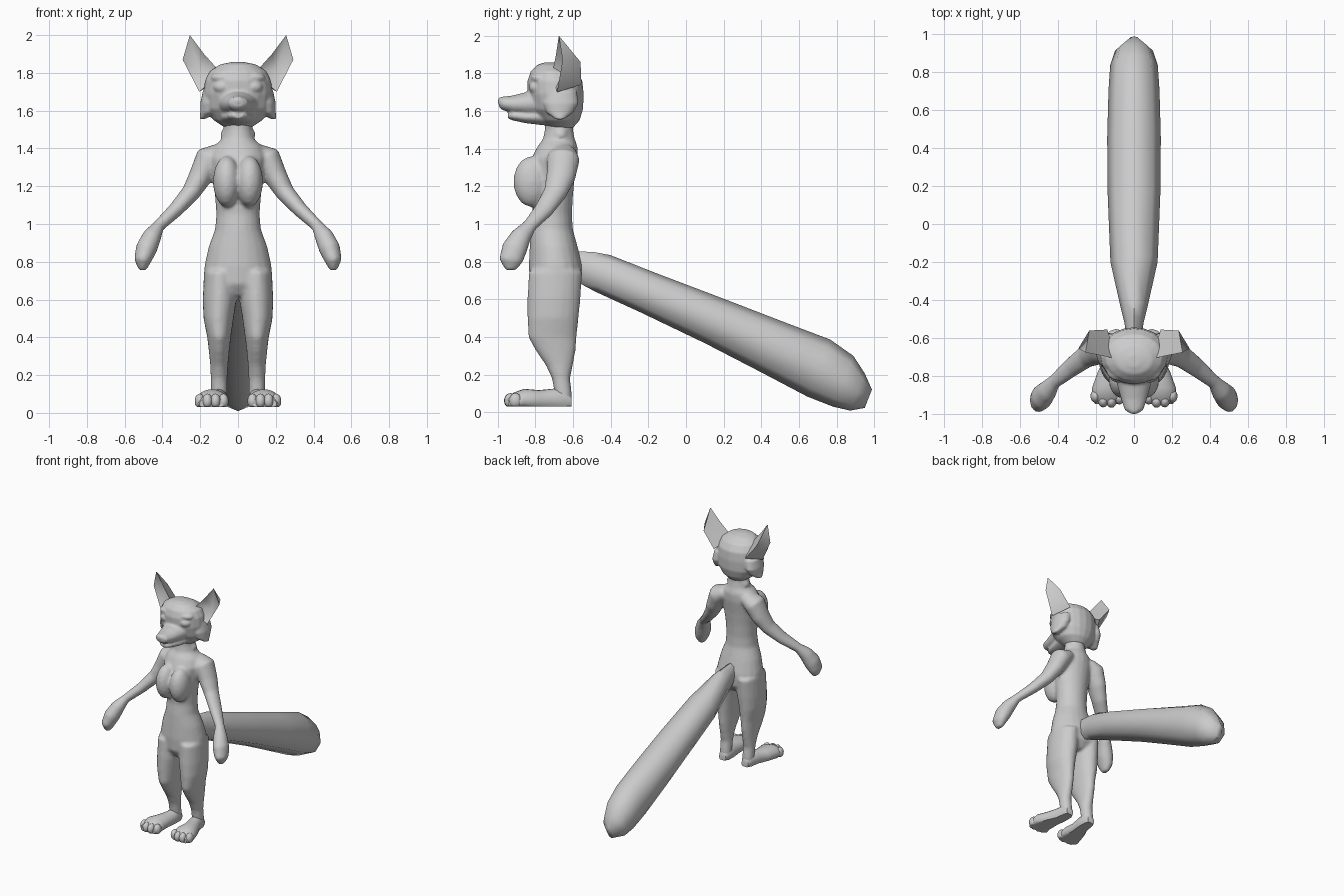
import bpy, bmesh, math
from mathutils import Vector, Matrix

grey = bpy.data.materials.new("soft_grey")
grey.diffuse_color = (0.6, 0.6, 0.6, 1)


def loft(bm, rings, n=20):
    """Skin a row of elliptical rings (centre, half axis u, half axis v) and cap both ends."""
    rows = []
    for c, u, v in rings:
        c, u, v = Vector(c), Vector(u), Vector(v)
        rows.append([bm.verts.new(c + u * math.cos(2 * math.pi * i / n) + v * math.sin(2 * math.pi * i / n))
                     for i in range(n)])
    for a, b in zip(rows, rows[1:]):
        for i in range(n):
            j = (i + 1) % n
            bm.faces.new((a[i], a[j], b[j], b[i]))
    bm.faces.new(rows[0][::-1])
    bm.faces.new(rows[-1])


def level(bm, rows, s=1):
    """Horizontal rings given as z, centre x, half width, front y, back y."""
    loft(bm, [((s * x, (f + b) / 2, z), (w, 0, 0), (0, (b - f) / 2, 0)) for z, x, w, f, b in rows])


def upright(bm, rows, s=1, n=20):
    """Rings facing the front, given as y, centre x, half width, bottom z, top z."""
    loft(bm, [((s * x, y, (lo + hi) / 2), (w, 0, 0), (0, 0, (hi - lo) / 2)) for y, x, w, lo, hi in rows], n)


def ball(bm, c, r):
    m = Matrix.Translation(c) @ Matrix.Diagonal((*r, 1))
    bmesh.ops.create_uvsphere(bm, u_segments=16, v_segments=10, radius=1, matrix=m)


def finish(bm, name, angle=60, voxel=0, smooth=0):
    bmesh.ops.recalc_face_normals(bm, faces=bm.faces)
    me = bpy.data.meshes.new(name)
    bm.to_mesh(me)
    bm.free()
    me.materials.append(grey)
    ob = bpy.data.objects.new(name, me)
    bpy.context.collection.objects.link(ob)
    bpy.ops.object.select_all(action='DESELECT')
    ob.select_set(True)
    bpy.context.view_layer.objects.active = ob
    if voxel:
        # fuse overlapping volumes into one skin
        mod = ob.modifiers.new("fuse", 'REMESH')
        mod.mode, mod.voxel_size, mod.use_smooth_shade = 'VOXEL', voxel, True
        soft = ob.modifiers.new("soften", 'SMOOTH')
        soft.factor, soft.iterations = 0.5, smooth
        bpy.ops.object.modifier_apply(modifier="fuse")
        bpy.ops.object.modifier_apply(modifier="soften")
    bpy.ops.object.shade_smooth_by_angle(angle=math.radians(angle))
    return ob


# body: neck and torso, chest, legs and arms fused together
bm = bmesh.new()
level(bm, [(1.57, 0, .08, -.75, -.6), (1.50, 0, .073, -.75, -.6), (1.45, 0, .085, -.76, -.59),
           (1.41, 0, .13, -.79, -.575), (1.35, 0, .15, -.82, -.575), (1.25, 0, .137, -.82, -.59),
           (1.15, 0, .122, -.82, -.6), (1.05, 0, .115, -.815, -.605), (.97, 0, .122, -.825, -.6),
           (.88, 0, .156, -.83, -.575), (.78, 0, .178, -.835, -.548), (.68, 0, .18, -.83, -.555),
           (.62, 0, .13, -.79, -.6)])
for s in (-1, 1):
    ball(bm, (s * .06, -.82, 1.225), (.073, .097, .135))
    level(bm, [(.75, .095, .085, -.835, -.55), (.6, .097, .09, -.842, -.56), (.5, .103, .08, -.842, -.57),
               (.4, .1, .063, -.838, -.58), (.33, .1, .055, -.80, -.585), (.25, .1, .047, -.745, -.6),
               (.18, .1, .044, -.712, -.615), (.1, .1, .044, -.698, -.606), (.045, .1, .045, -.70, -.606)], s)
    # arm path: x, y, z, half thickness, half depth
    path = [(.09, -.65, 1.38, .05, .07), (.155, -.652, 1.345, .075, .088), (.2, -.665, 1.25, .062, .078),
            (.25, -.695, 1.165, .05, .062), (.33, -.755, 1.075, .04, .052), (.42, -.83, .99, .032, .038),
            (.455, -.875, .935, .05, .055), (.485, -.91, .87, .057, .068), (.505, -.93, .805, .045, .063),
            (.505, -.928, .755, .02, .03)]
    pts = [Vector((s * x, y, z)) for x, y, z, *_ in path]
    rings = []
    for i, p in enumerate(pts):
        t = (pts[min(i + 1, len(pts) - 1)] - pts[max(i - 1, 0)]).normalized()
        v = (Vector((0, 1, 0)) - t * t.y).normalized()
        rings.append((p, t.cross(v) * path[i][3], v * path[i][4]))
    loft(bm, rings)
    # small fur tuft on the neck
    level(bm, [(1.52, .03, .04, -.72, -.62), (1.47, .055, .045, -.70, -.63), (1.45, .06, .02, -.68, -.65)], s)
finish(bm, "body", voxel=.012, smooth=5)

# head: skull, muzzle, jaw, nose, brows and cheek ruffs fused together
bm = bmesh.new()
level(bm, [(1.51, 0, .07, -.73, -.6), (1.55, 0, .13, -.78, -.565), (1.61, 0, .172, -.82, -.546),
           (1.69, 0, .182, -.84, -.543), (1.76, 0, .175, -.842, -.55), (1.81, 0, .15, -.825, -.58),
           (1.845, 0, .095, -.79, -.64), (1.858, 0, .03, -.75, -.69)])
upright(bm, [(-.74, 0, .12, 1.56, 1.74), (-.85, 0, .088, 1.575, 1.70), (-.92, 0, .068, 1.588, 1.682),
             (-.975, 0, .05, 1.605, 1.676), (-.992, 0, .03, 1.62, 1.665)])
upright(bm, [(-.72, 0, .1, 1.52, 1.62), (-.85, 0, .07, 1.535, 1.60), (-.92, 0, .052, 1.55, 1.6),
             (-.945, 0, .03, 1.56, 1.59)])
ball(bm, (0, -.982, 1.652), (.03, .018, .022))
for s in (-1, 1):
    ball(bm, (s * .082, -.79, 1.725), (.05, .045, .035))
    ball(bm, (s * .075, -.775, 1.775), (.07, .05, .03))
    level(bm, [(1.71, .13, .055, -.75, -.58), (1.64, .145, .055, -.76, -.57), (1.59, .155, .045, -.74, -.6),
               (1.555, .19, .014, -.69, -.65)], s)
finish(bm, "head", voxel=.008, smooth=3)

# ears: hollow wedges with a sunken inner face
for s, side in ((-1, "right"), (1, "left")):
    bm = bmesh.new()
    co = [(.255, -.675, 2.0), (.293, -.655, 1.87), (.205, -.685, 1.70), (.18, -.69, 1.90), (.09, -.71, 1.80),
          (.235, -.56, 1.86), (.14, -.555, 1.74), (.205, -.615, 1.81)]
    T, O1, O2, I1, I2, B1, B2, P = [bm.verts.new((s * x, y, z)) for x, y, z in co]
    for f in ((T, O1, B1), (T, B1, I1), (O1, O2, B2, B1), (I1, B1, B2, I2), (T, I1, P), (T, P, O1),
              (P, O2, O1), (P, I1, I2), (P, I2, O2), (O2, I2, B2)):
        bm.faces.new(f)
    finish(bm, side + "_ear", angle=75)

# feet: flat soled, with four rounded toes
for s, side in ((-1, "right"), (1, "left")):
    bm = bmesh.new()
    upright(bm, [(-.607, .1, .03, .02, .09), (-.64, .1, .046, .005, .13), (-.71, .105, .052, .005, .125),
                 (-.78, .125, .066, .005, .118), (-.86, .138, .082, .005, .125), (-.915, .14, .084, .005, .105),
                 (-.945, .14, .065, .015, .08)], s)
    for x, y in ((.077, -.915), (.119, -.932), (.162, -.93), (.202, -.905)):
        ball(bm, (s * x, y, .062), (.027, .034, .04))
    for v in bm.verts:
        v.co.z = max(v.co.z, .032)
    finish(bm, side + "_foot", angle=50)

# tail: long eight-sided brush sloping down to the back
bm = bmesh.new()
up = Vector((0, .37, .93))
loft(bm, [((0, y, z), (w, 0, 0), up * h) for y, z, w, h in (
    (-.60, .79, .04, .07), (-.52, .765, .05, .092), (-.44, .737, .07, .105), (-.2, .635, .124, .112),
    (.15, .485, .138, .128), (.45, .35, .141, .146), (.705, .235, .134, .163), (.835, .165, .125, .145),
    (.91, .108, .1, .106), (.968, .072, .025, .052))], 8)
finish(bm, "tail", angle=50)
